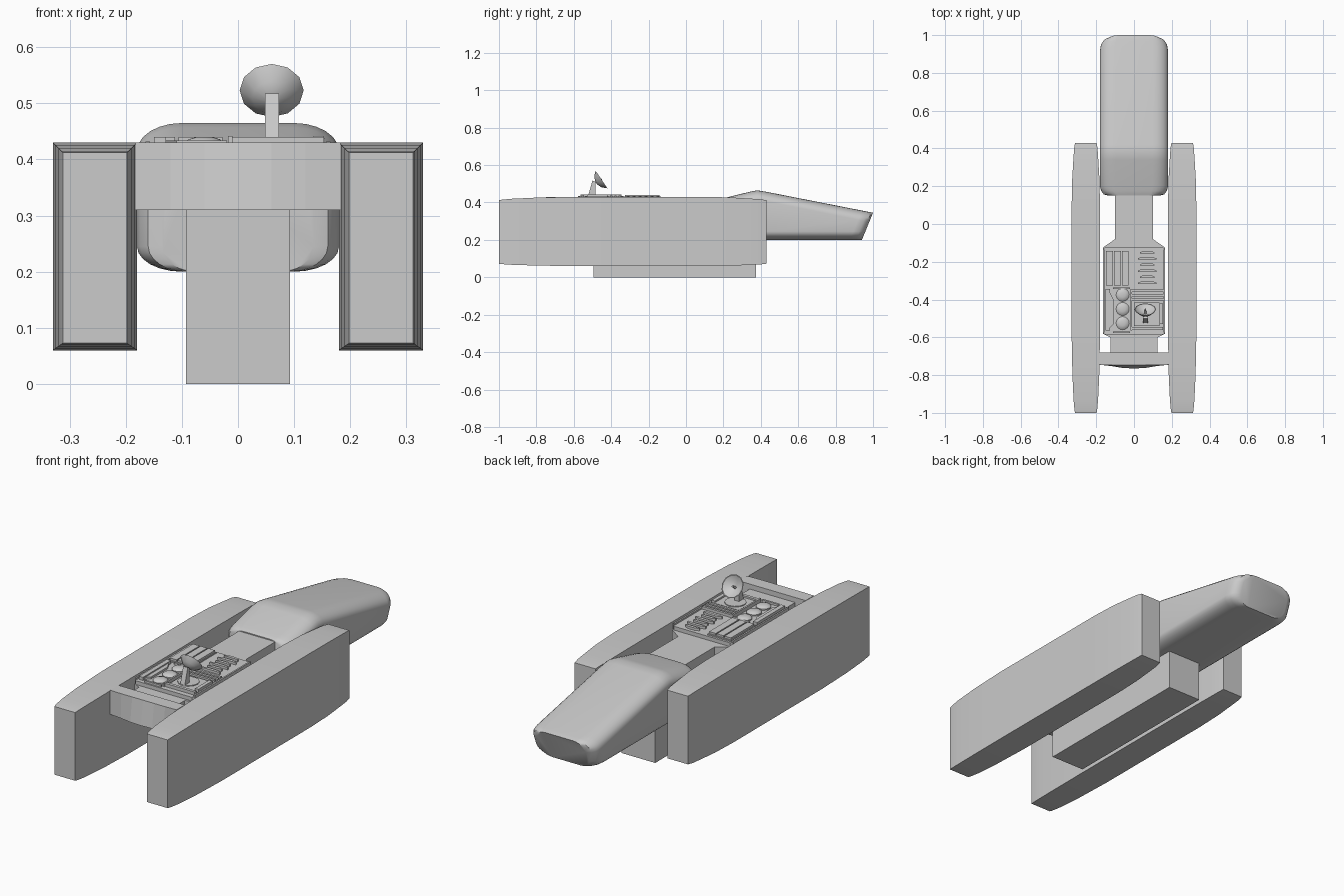
import bpy, bmesh, math
from mathutils import Vector, Matrix

if "Cube" in bpy.data.objects:
    bpy.data.objects.remove(bpy.data.objects["Cube"])


def finish(bm, name, smooth=None):
    bmesh.ops.recalc_face_normals(bm, faces=bm.faces)
    me = bpy.data.meshes.new(name)
    bm.to_mesh(me)
    bm.free()
    ob = bpy.data.objects.new(name, me)
    bpy.context.collection.objects.link(ob)
    if smooth:
        bpy.ops.object.select_all(action='DESELECT')
        ob.select_set(True)
        bpy.context.view_layer.objects.active = ob
        bpy.ops.object.shade_smooth_by_angle(angle=math.radians(smooth))
    return ob


def loft(name, rings, smooth=None):
    """Skin a list of equal-length closed rings and cap both ends."""
    bm = bmesh.new()
    vs = [[bm.verts.new(p) for p in r] for r in rings]
    n = len(rings[0])
    for a, b in zip(vs, vs[1:]):
        for i in range(n):
            j = (i + 1) % n
            bm.faces.new((a[i], a[j], b[j], b[i]))
    bm.faces.new(vs[0])
    bm.faces.new(vs[-1])
    return finish(bm, name, smooth)


def prism(name, pts, z0, z1):
    return loft(name, [[(x, y, z0) for x, y in pts], [(x, y, z1) for x, y in pts]])


def box(name, x0, x1, y0, y1, z0, z1):
    return prism(name, [(x0, y0), (x1, y0), (x1, y1), (x0, y1)], z0, z1)


# Side pods: box sections inset progressively toward both ends
pod_stations = [(-1, .018), (-.985, .015), (-.93, .010), (-.8, .004), (-.6, 0),
                (.1, 0), (.24, .003), (.34, .009), (.40, .013), (.43, .018)]
for side, label in ((-1, "left"), (1, "right")):
    rings = []
    for y, i in pod_stations:
        a, b, lo, hi = .18 + i, .33 - i, .06 + i * .7, .43 - i
        rings.append([(side * x, y, z) for x, z in ((a, lo), (b, lo), (b, hi), (a, hi))])
    loft(label + "_pod", rings, 30)


# Forward hull: rounded sections with a raked nose
def hull_ring(y, hw, zb, zt, rx, rt, rb, rake):
    rx = min(rx, hw * .6)
    ring = []
    for sx, sz, start in ((1, 1, 0), (-1, 1, 90), (-1, -1, 180), (1, -1, 270)):
        for k in range(7):
            t = math.radians(start + 15 * k)
            r, zc = (rt, zt - rt) if sz > 0 else (rb, zb + rb)
            x = sx * (hw - rx) + rx * math.cos(t)
            z = zc + r * math.sin(t)
            ring.append((x, y - rake * (zt - z), z))
    return ring


stations = [(.15, .135, .41, .06, 0), (.157, .16, .412, .07, 0), (.175, .174, .417, .08, 0),
            (.20, .18, .423, .08, 0), (.34, .18, .457, .08, 0), (.38, .18, .465, .08, 0),
            (.42, .18, .459, .08, .02), (.94, .18, .357, .08, .41), (.97, .175, .351, .08, .41),
            (.99, .16, .347, .07, .41), (1.0, .135, .345, .06, .41)]
loft("forward_hull", [hull_ring(y, hw, .2, zt, rx, .05, .045, rk)
                      for y, hw, zt, rx, rk in stations], 35)

# Central body: neck, wide deck and tail
half = [(.1, .3), (.1, -.08), (.165, -.125), (.165, -.58), (.125, -.60), (.125, -.70)]
outline = half + [(-x, y) for x, y in reversed(half)]
prism("central_body", outline, .31, .405)
deck = [(.155, -.125), (.165, -.135), (.165, -.575), (.155, -.585)]
prism("deck_plate", deck + [(-x, y) for x, y in reversed(deck)], .40, .424)
box("keel", -.093, .093, -.495, .375, 0, .33)

# Cross beam with a bowed lower front edge
front = [(.183, -.745), (.12, -.752), (.06, -.762), (0, -.765)]
bow = front + [(-x, y) for x, y in reversed(front[:-1])]
low = [(.183, -.68)] + bow + [(-.183, -.68)]
loft("cross_beam", [[(x, y, .31) for x, y in low],
                    [(x, max(y, -.747), .43) for x, y in low]])

# Deck rails around the edge
for s in (-1, 1):
    box("deck_rail", s * .157, s * .165, -.575, -.135, .42, .432)

# Long slats, front left panel
box("slat_bed", -.152, -.024, -.332, -.136, .42, .430)
for i in range(3):
    x = -.148 + i * .042
    box("long_slat", x, x + .036, -.325, -.142, .43, .440)

# Short louvres, front right panel
for i in range(6):
    y = -.15 - i * .032
    h = .05 if i % 2 else .038
    pts = [(.07 - h, y), (.07 - h * .5, y + .008), (.07 + h * .5, y + .008), (.07 + h, y),
           (.07 + h, y - .007), (.07 - h, y - .007)]
    prism("louvre", pts, .42, .436)

# Dome row with its side strip and frames
for i in range(3):
    rings = []
    for r, z in ((.035, .42), (.035, .430), (.028, .436), (.014, .440)):
        rings.append([(-.06 + r * math.cos(a * math.pi / 8),
                       -.375 - .075 * i + r * math.sin(a * math.pi / 8), z) for a in range(16)])
    loft("tank_dome", rings, 30)
box("dome_strip", -.150, -.128, -.565, -.345, .42, .440)
prism("strip_step", [(-.128, -.55), (-.108, -.53), (-.108, -.40), (-.128, -.36)], .42, .434)
for y in (-.345, -.578):
    box("dome_frame", -.11, -.02, y, y + .01, .42, .434)
box("centre_rail", -.018, -.010, -.565, -.345, .42, .442)
for i in range(3):
    y = -.36 - i * .023
    box("cross_slat", -.01, .155, y, y + .012, .42, .438)

# Dish platform
box("dish_platform", .0, .135, -.54, -.415, .42, .434)
box("platform_edge", .135, .153, -.53, -.42, .42, .442)
box("platform_back", -.01, .153, -.56, -.545, .42, .440)
disc = [(.06 + .05 * math.cos(a * math.pi / 6), -.475 + .05 * math.sin(a * math.pi / 6))
        for a in range(12)]
prism("dish_turntable", disc, .43, .438)

# Dish post
post = [(-.525, .43), (-.485, .43), (-.485, .51), (-.50, .518)]
loft("dish_post", [[(x, y, z) for y, z in post] for x in (.048, .073)])

# Twelve-sided dish: shallow hollow cone plus feed, aimed back and up
aim = Vector((0, .83, .56)).normalized()
turn = Matrix.Translation((.06, -.452, .523)) @ aim.to_track_quat('Z', 'Y').to_matrix().to_4x4()
rings = []
for r, h in ((.008, -.034), (.035, -.023), (.057, 0), (.053, 0), (.033, -.017), (.006, -.026),
             (.004, .002)):
    rings.append([turn @ Vector((r * math.cos(a * math.pi / 6), r * math.sin(a * math.pi / 6), h))
                  for a in range(12)])
loft("dish", rings, 30)
